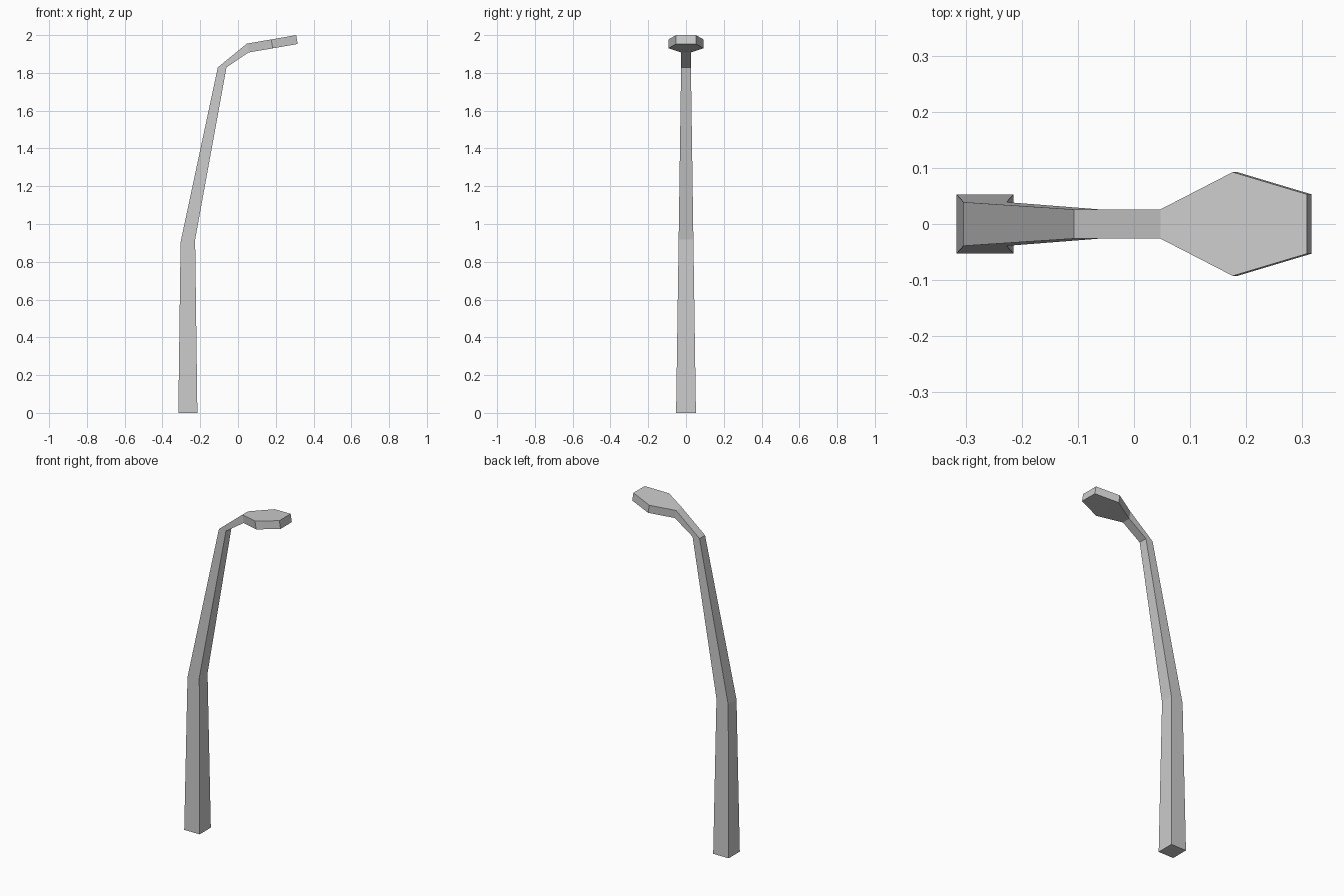
import bpy
import bmesh

if "Cube" in bpy.data.objects:
    bpy.data.objects.remove(bpy.data.objects["Cube"])

# Lamp profile from foot to head tip:
# (outer/top x, z), (inner/bottom x, z), half width in y
SECTIONS = [
    ((-0.316, 0.0), (-0.215, 0.0), 0.0525),      # foot
    ((-0.304, 0.904), (-0.227, 0.918), 0.039),   # bend of the pole
    ((-0.107, 1.829), (-0.061, 1.829), 0.026),   # top of the pole
    ((0.047, 1.955), (0.055, 1.908), 0.026),     # neck
    ((0.176, 1.977), (0.184, 1.930), 0.0925),    # widest part of the head
    ((0.308, 2.0), (0.316, 1.953), 0.053),       # head tip
]


def loft(name, sections):
    """Skin four-sided sections into one closed, flat-shaded shell."""
    bm = bmesh.new()
    rings = []
    for (ox, oz), (ix, iz), w in sections:
        corners = [(ox, -w, oz), (ix, -w, iz), (ix, w, iz), (ox, w, oz)]
        rings.append([bm.verts.new(c) for c in corners])
    for a, b in zip(rings, rings[1:]):
        for i in range(4):
            j = (i + 1) % 4
            bm.faces.new((a[i], a[j], b[j], b[i]))
    bm.faces.new(rings[0])
    bm.faces.new(rings[-1])
    bmesh.ops.recalc_face_normals(bm, faces=bm.faces)
    mesh = bpy.data.meshes.new(name)
    bm.to_mesh(mesh)
    bm.free()
    obj = bpy.data.objects.new(name, mesh)
    bpy.context.collection.objects.link(obj)
    return obj


# Tapered pole, neck and flat head as one continuous shell
loft("street_lamp", SECTIONS)
